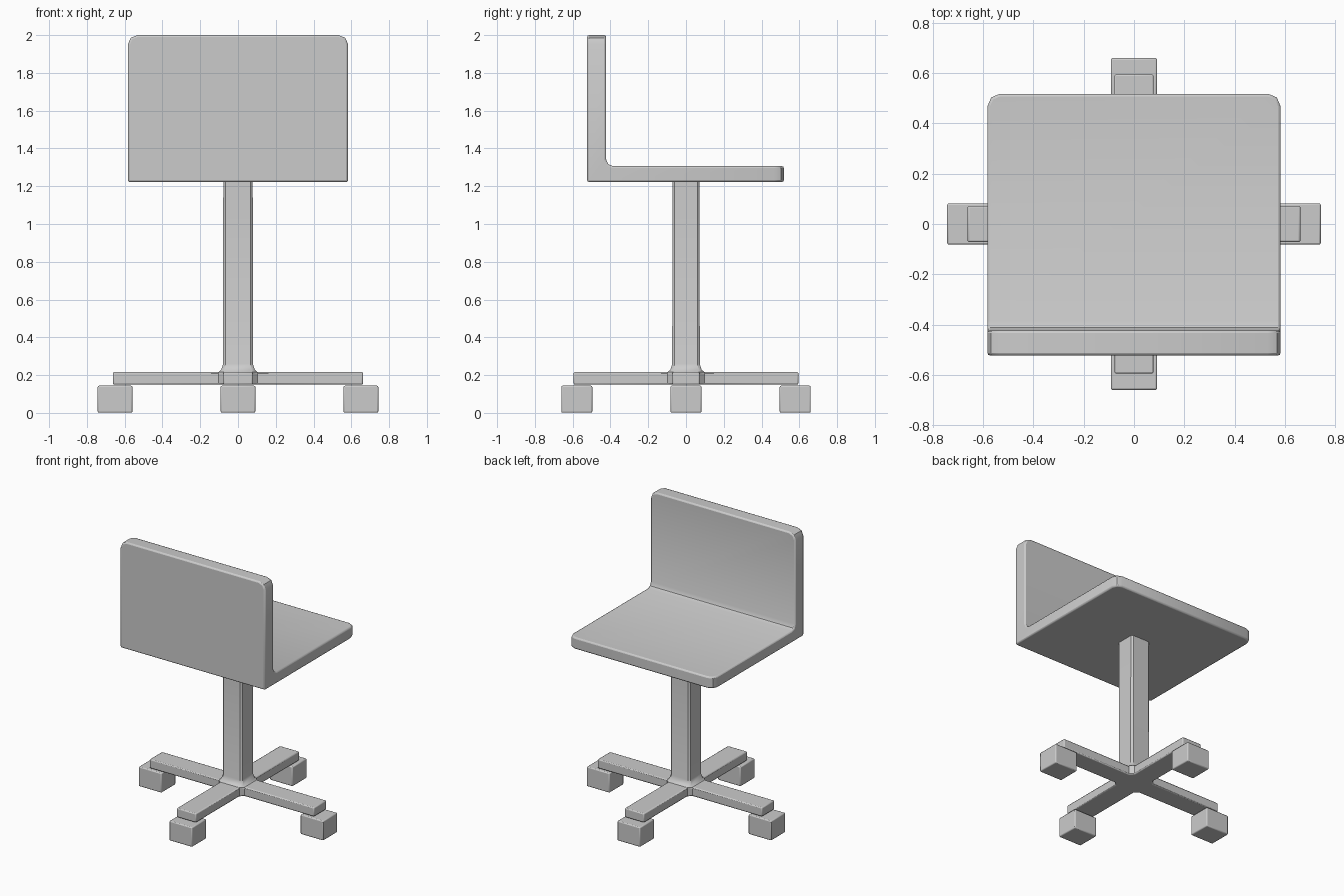
import bpy, bmesh
from math import radians

if "Cube" in bpy.data.objects:
    bpy.data.objects.remove(bpy.data.objects["Cube"])


def finish(name, bm, bevel=0.008):
    """Turn a bmesh into a named object with softened edges."""
    bmesh.ops.recalc_face_normals(bm, faces=bm.faces[:])
    me = bpy.data.meshes.new(name)
    bm.to_mesh(me)
    bm.free()
    ob = bpy.data.objects.new(name, me)
    bpy.context.collection.objects.link(ob)
    if bevel:
        mod = ob.modifiers.new("soft_edges", 'BEVEL')
        mod.width = bevel
        mod.segments = 2
        mod.limit_method = 'ANGLE'
        mod.angle_limit = radians(50)
    bpy.context.view_layer.objects.active = ob
    ob.select_set(True)
    bpy.ops.object.shade_smooth_by_angle(angle=radians(35))
    ob.select_set(False)
    return ob


def loft(bm, rings):
    """Skin a stack of closed rings and cap both ends."""
    loops = [[bm.verts.new(p) for p in r] for r in rings]
    n = len(loops[0])
    for lo, hi in zip(loops, loops[1:]):
        for i in range(n):
            j = (i + 1) % n
            bm.faces.new((lo[i], lo[j], hi[j], hi[i]))
    bm.faces.new(loops[0][::-1])
    bm.faces.new(loops[-1])


# Seat and backrest: one L profile with a rounded inner corner
profile = [(-0.523, 1.222), (0.518, 1.222), (0.518, 1.306), (-0.385, 1.306),
           (-0.411, 1.316), (-0.423, 1.342), (-0.423, 2.0), (-0.523, 2.0)]
bm = bmesh.new()
loft(bm, [[(x, y, z) for y, z in profile] for x in (-0.583, 0.583)])


def corner_edges(axis, value):
    """Side edges lying wholly at one coordinate, at the left and right ends."""
    out = []
    for e in bm.edges:
        a, b = e.verts
        if (abs(a.co[axis] - value) < 1e-4 and abs(b.co[axis] - value) < 1e-4
                and abs(a.co.x - b.co.x) < 1e-4):
            out.append(e)
    return out


# Clipped corners at the front of the seat and the top of the back
for axis, value in ((1, 0.518), (2, 2.0)):
    bmesh.ops.bevel(bm, geom=corner_edges(axis, value), offset=0.05,
                    offset_type='OFFSET', segments=2, profile=0.5,
                    affect='EDGES')
finish("seat_and_back", bm, 0.01)

# Cross-shaped base with chamfered inner corners
A, B, F = 0.078, 0.072, 0.025      # half widths of arms, inner flare
LX, LY = 0.662, 0.595              # arm reach
quarter = [(LX, B), (A + F, B), (A, B + F), (A, LY)]
plan = (quarter + [(-x, y) for x, y in reversed(quarter)]
        + [(-x, -y) for x, y in quarter]
        + [(x, -y) for x, y in reversed(quarter)])
bm = bmesh.new()
loft(bm, [[(x, y, z) for x, y in plan] for z in (0.15, 0.216)])
finish("base_cross", bm, 0.007)

# Column flaring into the base
def section(z, f, c):
    q = [(A + f, B - c), (A - c, B + f)]
    pts = (q + [(-x, y) for x, y in reversed(q)]
           + [(-x, -y) for x, y in q] + [(x, -y) for x, y in reversed(q)])
    return [(x, y, z) for x, y in pts]


bm = bmesh.new()
loft(bm, [section(0.21, F, 0), section(0.216, F, 0), section(0.228, 0.011, 0.005),
          section(0.26, 0.001, 0.012), section(1.225, 0, 0.012)])
finish("column", bm, 0)

# Block casters under the arm ends
for name, x, y in (("left", -0.651, 0), ("right", 0.651, 0),
                   ("front", 0, -0.578), ("back", 0, 0.578)):
    bm = bmesh.new()
    bmesh.ops.create_cube(bm, size=1)
    bmesh.ops.scale(bm, vec=(0.184, 0.164, 0.143), verts=bm.verts)
    bmesh.ops.translate(bm, vec=(x, y, 0.0725), verts=bm.verts)
    finish(name + "_caster", bm, 0.007)
